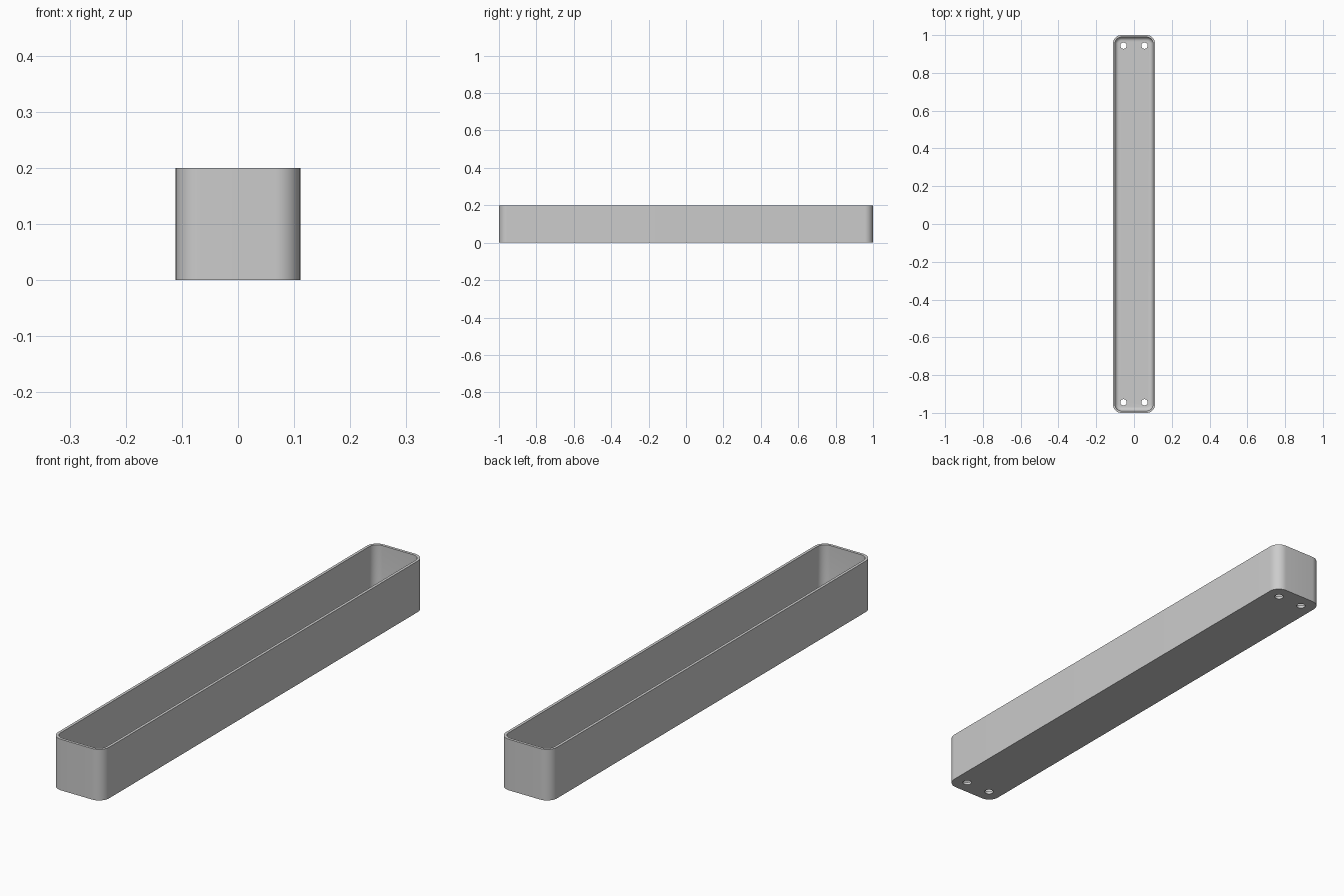
import bpy
import bmesh
from math import cos, sin, pi, radians

cube = bpy.data.objects.get("Cube")
if cube:
    bpy.data.objects.remove(cube, do_unlink=True)

# Main sizes
HALF_X, HALF_Y, HEIGHT = 0.111, 1.0, 0.2
CORNER, WALL, FILLET = 0.044, 0.011, 0.02
HOLE_X, HOLE_Y, HOLE_R = 0.0555, 0.944, 0.0167
CORNER_STEPS, FILLET_STEPS = 12, 6

grey = bpy.data.materials.new("light grey")
grey.use_nodes = True
colour = (0.6, 0.6, 0.6, 1)
grey.diffuse_color = colour
grey.node_tree.nodes["Principled BSDF"].inputs["Base Color"].default_value = colour


def rounded_ring(bm, inset, z):
    """Rounded rectangle outline, moved inward by inset."""
    radius = CORNER - inset
    ring = []
    signs = [(1, 1), (-1, 1), (-1, -1), (1, -1)]
    for quarter, (sx, sy) in enumerate(signs):
        for i in range(CORNER_STEPS + 1):
            a = (quarter + i / CORNER_STEPS) * pi / 2
            x = sx * (HALF_X - CORNER) + radius * cos(a)
            y = sy * (HALF_Y - CORNER) + radius * sin(a)
            ring.append(bm.verts.new((x, y, z)))
    return ring


# Tray section: up the outside, over the rim, down the inside, round into the floor
section = [(0, 0), (0, HEIGHT), (WALL, HEIGHT)]
for i in range(FILLET_STEPS + 1):
    a = i / FILLET_STEPS * pi / 2
    section.append((WALL + FILLET * (1 - cos(a)), WALL + FILLET * (1 - sin(a))))

bm = bmesh.new()
rings = [rounded_ring(bm, inset, z) for inset, z in section]
for low, high in zip(rings, rings[1:]):
    n = len(low)
    for i in range(n):
        j = (i + 1) % n
        bm.faces.new((low[i], low[j], high[j], high[i]))
bm.faces.new(list(reversed(rings[0])))
bm.faces.new(rings[-1])
bmesh.ops.recalc_face_normals(bm, faces=bm.faces)
mesh = bpy.data.meshes.new("tray")
bm.to_mesh(mesh)
bm.free()
mesh.materials.append(grey)
tray = bpy.data.objects.new("tray", mesh)
bpy.context.collection.objects.link(tray)

# Four screw holes through the floor
for sx in (-1, 1):
    for sy in (-1, 1):
        bpy.ops.mesh.primitive_cylinder_add(
            vertices=32, radius=HOLE_R, depth=4 * WALL,
            location=(sx * HOLE_X, sy * HOLE_Y, 0))
        cutter = bpy.context.object
        cutter.name = "hole_cutter"
        cutter.hide_render = True
        cutter.data.materials.append(grey)
        cut = tray.modifiers.new("hole", "BOOLEAN")
        cut.operation = "DIFFERENCE"
        cut.solver = "EXACT"
        cut.object = cutter
        bpy.context.view_layer.objects.active = tray
        bpy.ops.object.modifier_apply(modifier=cut.name)
        bpy.data.objects.remove(cutter, do_unlink=True)

# Smooth corners, crisp rim and base
bpy.ops.object.select_all(action="DESELECT")
tray.select_set(True)
bpy.context.view_layer.objects.active = tray
bpy.ops.object.shade_smooth_by_angle(angle=radians(30))
